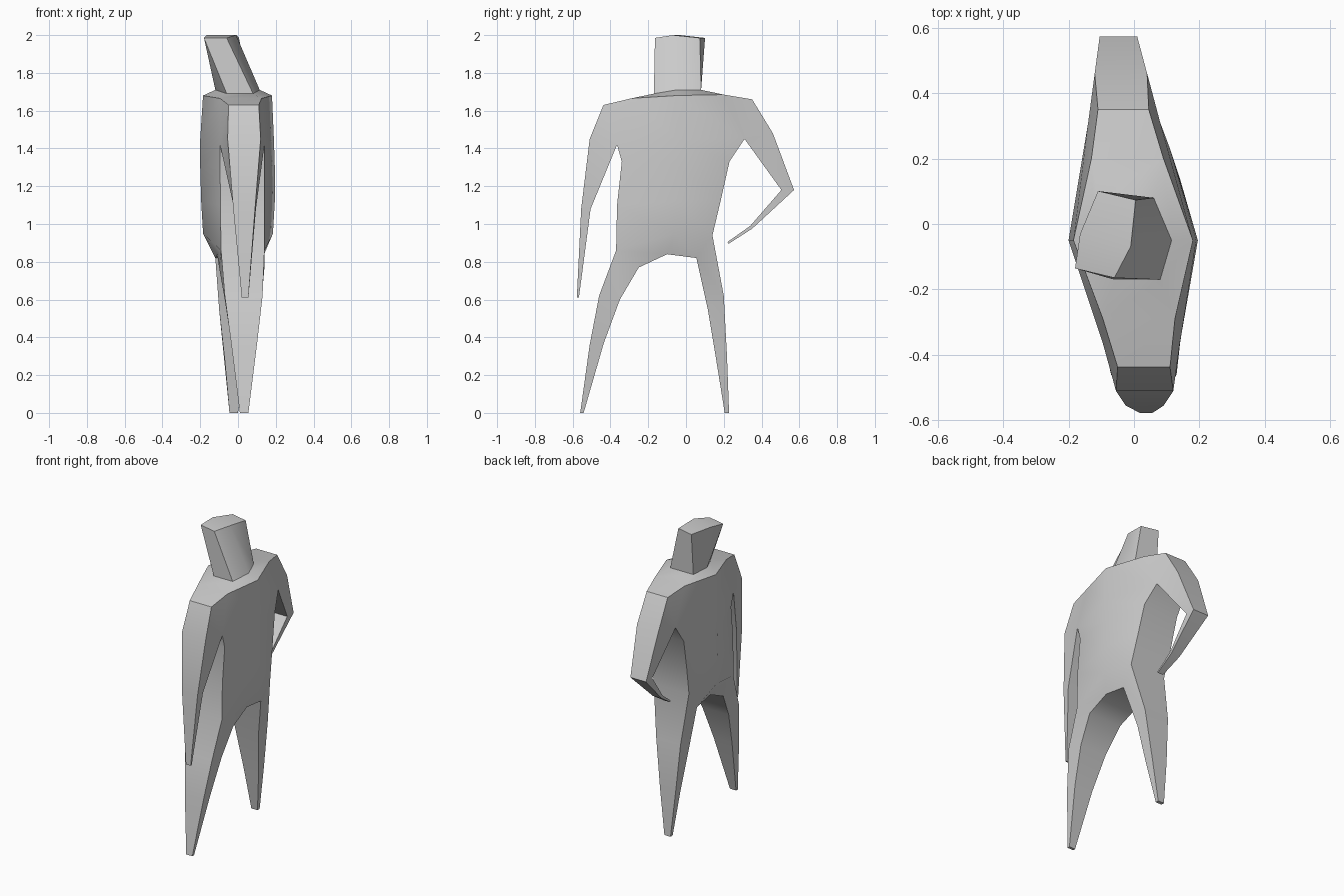
import bpy, bmesh, math

if "Cube" in bpy.data.objects:
    bpy.data.objects.remove(bpy.data.objects["Cube"])

# Each point is (y, z, back x, front x); rows of points form strips of the flat figure
neck = [(-.17, 1.69, -.06, .08), (-.05, 1.71, -.12, .115), (.08, 1.71, -.11, .06)]
collar = [(-.29, 1.665, -.095, .125), (-.05, 1.68, -.185, .18), (.2, 1.685, -.13, .09)]
armpit = [(-.365, 1.42, -.095, .14), (-.05, 1.45, -.2, .19), (.31, 1.45, -.14, .08)]
hip = [(-.37, .86, -.09, .14), (-.06, .95, -.185, .185), (.14, .94, -.12, .14)]
crotch = [(-.25, .77, -.1, .14), (-.1, .84, -.11, .135), (.055, .82, -.12, .13)]

head = [
    [(-.15, 1.985, -.18, -.06), (-.05, 2.0, -.165, -.01), (.087, 1.985, -.11, .005)],
    neck]
torso = [
    neck, collar, armpit,
    [(-.34, 1.33, -.095, .14), (-.05, 1.3, -.2, .195), (.23, 1.33, -.145, .11)],
    [(-.365, 1.1, -.093, .14), (-.05, 1.12, -.195, .195), (.185, 1.13, -.135, .125)],
    hip, crotch]
straight_arm = [
    [collar[0], armpit[0]],
    [(-.437, 1.63, -.05, .11), armpit[0]],
    [(-.51, 1.45, -.055, .12), armpit[0]],
    [(-.555, 1.08, -.025, .09), (-.505, 1.08, -.02, .095)],
    [(-.578, .61, .02, .055), (-.567, .61, .02, .055)]]
bent_arm = [
    [armpit[2], collar[2]],
    [armpit[2], (.35, 1.66, -.11, .045)],
    [armpit[2], (.46, 1.48, -.12, .04)],
    [(.505, 1.18, -.105, .01), (.572, 1.18, -.105, .01)],
    [(.34, .99, -.065, 0), (.35, .975, -.065, 0)],
    [(.22, .905, -.04, 0), (.225, .895, -.04, 0)]]
wide_leg = [
    [hip[0], crotch[0]],
    [(-.46, .62, -.07, .13), (-.35, .6, -.07, .125)],
    [(-.51, .36, -.035, .1), (-.435, .37, -.035, .1)],
    [(-.56, 0, .01, .055), (-.542, 0, .01, .055)]]
upright_leg = [
    [crotch[2], hip[2]],
    [(.115, .55, -.1, .07), (.2, .62, -.1, .08)],
    [(.16, .28, -.07, .04), (.217, .3, -.075, .04)],
    [(.205, 0, -.045, 0), (.228, 0, -.045, 0)]]

bm = bmesh.new()
made = {}


def pair(p):
    """Back and front vertices of one point, shared between parts."""
    if p not in made:
        y, z, xb, xf = p
        twist = .12 if z > 1.9 else 0          # turned head
        made[p] = (bm.verts.new((xb, y + twist * (xf - xb), z)),
                   bm.verts.new((xf, y - twist * (xf - xb), z)))
    return made[p]


# Front and back sheets of every part
edge_use = {}
for part in (head, torso, straight_arm, bent_arm, wide_leg, upright_leg):
    for upper, lower in zip(part, part[1:]):
        for i in range(len(upper) - 1):
            loop = list(dict.fromkeys([upper[i], upper[i + 1], lower[i + 1], lower[i]]))
            for side in (0, 1):
                bm.faces.new([pair(p)[side] for p in loop])
            for a, b in zip(loop, loop[1:] + loop[:1]):
                edge_use.setdefault(frozenset((a, b)), []).append((a, b))

# Side walls along the outline
for uses in edge_use.values():
    if len(uses) == 1:
        a, b = uses[0]
        bm.faces.new([pair(a)[0], pair(b)[0], pair(b)[1], pair(a)[1]])

bmesh.ops.recalc_face_normals(bm, faces=bm.faces)
mesh = bpy.data.meshes.new("figure_body")
bm.to_mesh(mesh)
bm.free()
body = bpy.data.objects.new("figure_body", mesh)
bpy.context.collection.objects.link(body)
bpy.context.view_layer.objects.active = body
body.select_set(True)
bpy.ops.object.shade_smooth_by_angle(angle=math.radians(35))
